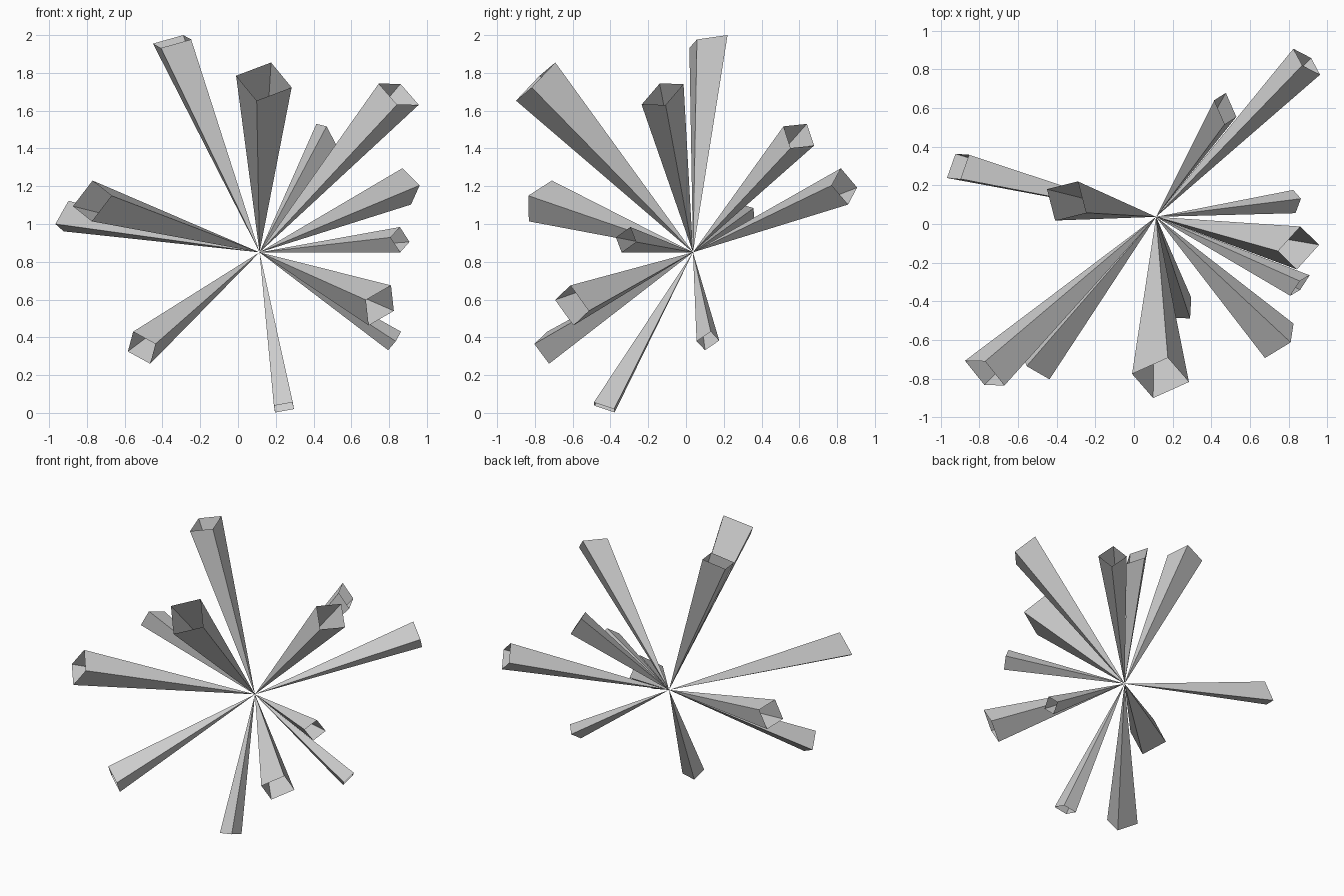
import bpy, bmesh
from mathutils import Vector

# Common point where all the spikes meet
HUB = Vector((0.114, 0.037, 0.85))

# Each spike: centre of its open square end, then two neighbouring end corners
SPIKES = [
    ((-0.349, 0.119, 1.966), (-0.45, 0.18, 1.955), (-0.29, 0.22, 2.0)),
    ((0.137, -0.796, 1.754), (-0.01, -0.775, 1.785), (0.175, -0.692, 1.855)),
    ((0.851, -0.124, 1.687), (0.745, -0.14, 1.743), (0.86, -0.013, 1.742)),
    ((0.893, 0.839, 1.199), (0.87, 0.82, 1.295), (0.962, 0.772, 1.205)),
    ((0.472, 0.597, 1.466), (0.415, 0.64, 1.53), (0.475, 0.678, 1.415)),
    ((0.858, -0.318, 0.917), (0.908, -0.265, 0.905), (0.857, -0.295, 0.984)),
    ((0.751, -0.604, 0.569), (0.81, -0.612, 0.675), (0.825, -0.515, 0.54)),
    ((0.829, 0.116, 0.381), (0.863, 0.131, 0.43), (0.823, 0.176, 0.383)),
    ((0.243, -0.433, 0.029), (0.19, -0.485, 0.038), (0.29, -0.488, 0.056)),
    ((-0.510, -0.730, 0.345), (-0.555, -0.735, 0.43), (-0.437, -0.803, 0.365)),
    ((-0.772, -0.771, 1.122), (-0.77, -0.71, 1.23), (-0.67, -0.835, 1.15)),
    ((-0.910, 0.298, 1.042), (-0.897, 0.233, 1.123), (-0.967, 0.238, 1.0)),
]


def add_spike(name, centre, corner_a, corner_b):
    """Open four-sided pyramid with its tip at the hub."""
    c, a, b = Vector(centre), Vector(corner_a), Vector(corner_b)
    bm = bmesh.new()
    tip = bm.verts.new(HUB)
    ring = [bm.verts.new(p) for p in (a, b, 2 * c - a, 2 * c - b)]
    clockwise = (a - c).cross(b - c).dot(c - HUB) < 0
    if clockwise:
        ring.reverse()
    for i in range(4):
        bm.faces.new((tip, ring[(i + 1) % 4], ring[i]))
    mesh = bpy.data.meshes.new(name)
    bm.to_mesh(mesh)
    bm.free()
    bpy.context.collection.objects.link(bpy.data.objects.new(name, mesh))


# Burst of spikes
for n, spec in enumerate(SPIKES, 1):
    add_spike(f"spike_{n:02d}", *spec)
